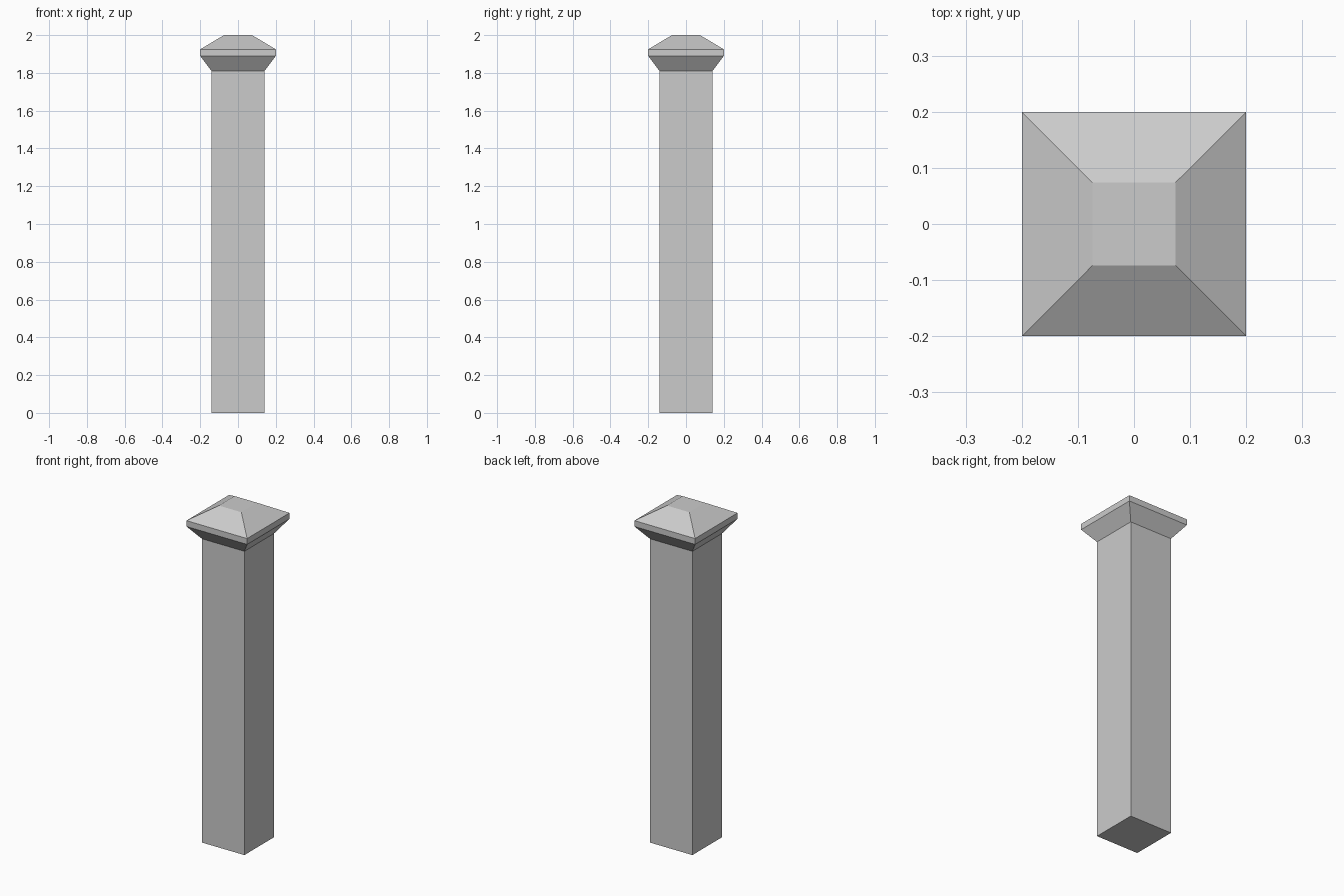
import bpy
import bmesh

cube = bpy.data.objects.get("Cube")
if cube:
    bpy.data.objects.remove(cube, do_unlink=True)

stone = bpy.data.materials.new("grey_stone")
stone.use_nodes = True
colour = (0.6, 0.6, 0.6, 1.0)
stone.diffuse_color = colour
stone.node_tree.nodes["Principled BSDF"].inputs["Base Color"].default_value = colour


def square_loft(name, profile):
    """Stack square rings given as (half width, height) and cap both ends."""
    bm = bmesh.new()
    rings = [[bm.verts.new((sx * r, sy * r, z))
              for sx, sy in ((-1, -1), (1, -1), (1, 1), (-1, 1))]
             for r, z in profile]
    for low, high in zip(rings, rings[1:]):
        for i in range(4):
            j = (i + 1) % 4
            bm.faces.new((low[i], low[j], high[j], high[i]))
    bm.faces.new(rings[0][::-1])
    bm.faces.new(rings[-1])
    mesh = bpy.data.meshes.new(name)
    bm.to_mesh(mesh)
    bm.free()
    mesh.materials.append(stone)
    obj = bpy.data.objects.new(name, mesh)
    bpy.context.collection.objects.link(obj)
    return obj


# Plain square shaft
square_loft("post_shaft", [(0.14, 0), (0.14, 1.81)])

# Cap: flared underside, thin rim, sloped top with a flat centre
square_loft("post_cap", [(0.14, 1.81), (0.2, 1.89), (0.2, 1.925), (0.074, 2)])
